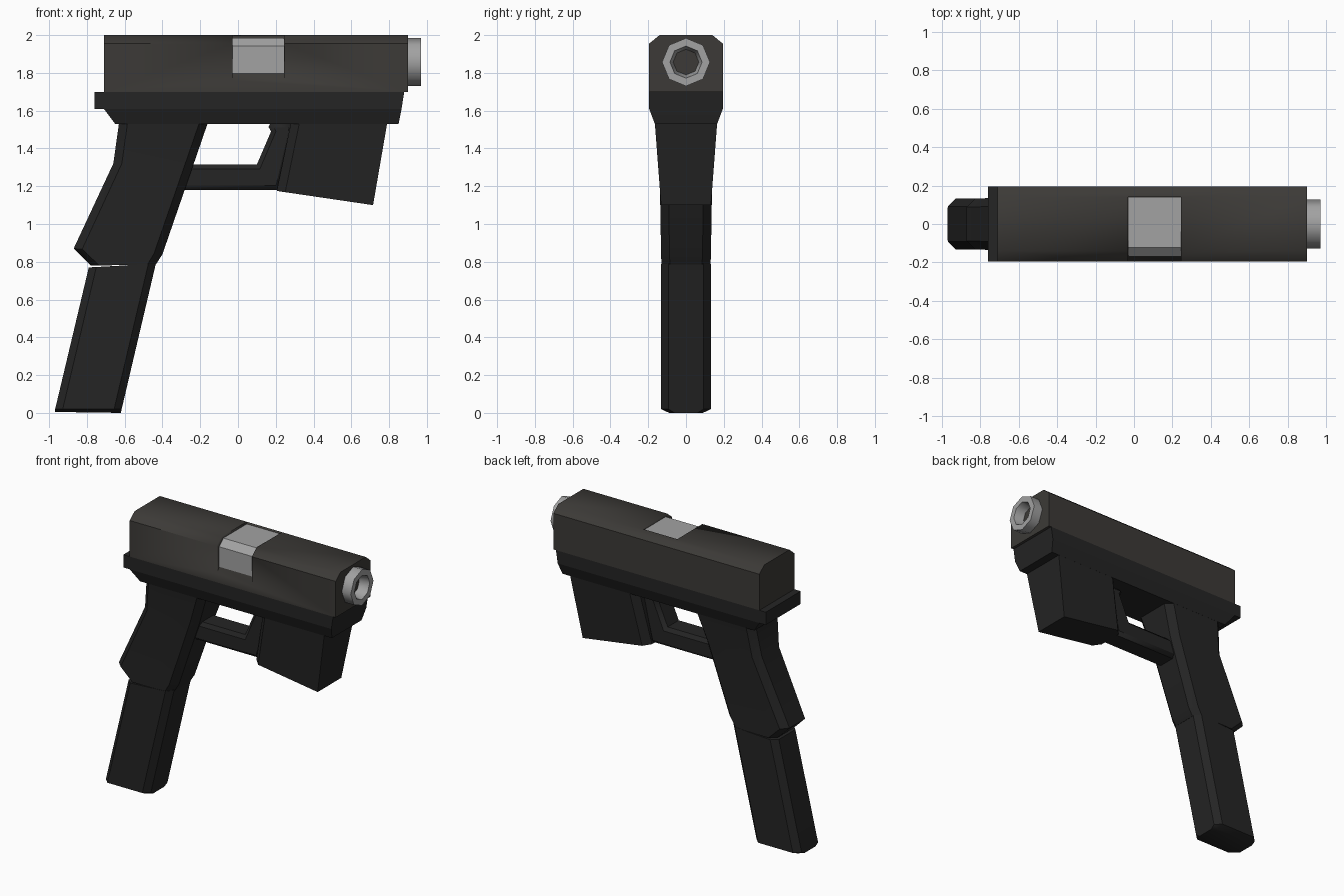
import bpy, bmesh, math

if "Cube" in bpy.data.objects:
    bpy.data.objects.remove(bpy.data.objects["Cube"])


def material(name, value):
    m = bpy.data.materials.new(name)
    m.diffuse_color = (*value, 1)
    m.use_nodes = True
    m.node_tree.nodes["Principled BSDF"].inputs["Base Color"].default_value = m.diffuse_color
    return m


SLIDE = material("dark_steel", (0.045, 0.042, 0.038))
FRAME = material("black_polymer", (0.018, 0.018, 0.018))
STEEL = material("bright_steel", (0.36, 0.36, 0.36))


def finish(name, rings, mat, closed=False, angle=40):
    """Skin a stack of equal-length rings; cap both ends unless closed."""
    bm = bmesh.new()
    loops = [[bm.verts.new(p) for p in ring] for ring in rings]
    n = len(loops[0])
    pairs = list(zip(loops, loops[1:]))
    if closed:
        pairs.append((loops[-1], loops[0]))
    for a, b in pairs:
        for i in range(n):
            j = (i + 1) % n
            bm.faces.new((a[i], a[j], b[j], b[i]))
    if not closed:
        bm.faces.new(loops[0])
        bm.faces.new(loops[-1])
    bmesh.ops.remove_doubles(bm, verts=bm.verts, dist=1e-4)
    bmesh.ops.recalc_face_normals(bm, faces=bm.faces)
    mesh = bpy.data.meshes.new(name)
    bm.to_mesh(mesh)
    bm.free()
    ob = bpy.data.objects.new(name, mesh)
    bpy.context.collection.objects.link(ob)
    mesh.materials.append(mat)
    bpy.ops.object.select_all(action='DESELECT')
    ob.select_set(True)
    bpy.context.view_layer.objects.active = ob
    bpy.ops.object.shade_smooth_by_angle(angle=math.radians(angle))
    return ob


def section(xb, zb, xf, zf, y, cb=0.0, cf=0.0):
    """Rectangle with chamfered back (cb) and front (cf) corners."""
    def at(x):
        return zb + (zf - zb) * (x - xb) / (xf - xb)
    half = [(xb, y - cb), (xb + cb, y), (xf - cf, y), (xf, y - cf)]
    pts = half + [(x, -w) for x, w in reversed(half)]
    return [(x, w, at(x)) for x, w in pts]


def prism_x(name, yz, x0, x1, mat):
    return finish(name, [[(x, y, z) for y, z in yz] for x in (x0, x1)], mat)


# Slide with bevelled top edges
slide = prism_x("slide", [(-0.195, 1.70), (-0.195, 1.955), (-0.14, 2.0),
                          (0.14, 2.0), (0.195, 1.955), (0.195, 1.70)],
                -0.71, 0.90, SLIDE)

# Ejection port: recess cut into the slide, filled by a bright plate
cutter = prism_x("port_cutter", [(-0.20, 1.755), (-0.165, 1.80), (-0.165, 1.94),
                                 (-0.12, 1.98), (0.14, 1.98), (0.14, 2.1),
                                 (-0.3, 2.1), (-0.3, 1.755)], -0.03, 0.245, SLIDE)
cutter.hide_render = True
cutter.hide_set(True)
cut = slide.modifiers.new("port", 'BOOLEAN')
cut.operation = 'DIFFERENCE'
cut.solver = 'EXACT'
cut.object = cutter
prism_x("ejection_port", [(-0.169, 1.80), (-0.169, 1.942), (-0.122, 1.985),
                          (0.139, 1.985), (0.139, 1.95), (-0.09, 1.95),
                          (-0.14, 1.90), (-0.14, 1.80)], -0.029, 0.244, STEEL)

# Barrel: eight-sided tube with a tapering bore
rings = [[(x, r * math.sin(k * math.pi / 4), 1.857 + r * math.cos(k * math.pi / 4))
          for k in range(8)]
         for x, r in ((0.88, 0.127), (0.97, 0.127), (0.97, 0.085), (0.90, 0.068))]
finish("barrel", rings, STEEL, angle=50)

# Frame under the slide, with a rear lip
finish("frame", [section(-0.65, 1.53, 0.85, 1.53, 0.165),
                 section(-0.71, 1.61, 0.866, 1.61, 0.195),
                 section(-0.76, 1.61, 0.866, 1.61, 0.195),
                 section(-0.76, 1.70, 0.88, 1.70, 0.195)], FRAME)

# Grip
finish("grip", [section(-0.78, 0.78, -0.435, 0.785, 0.13, 0.045, 0.045),
                section(-0.87, 0.87, -0.40, 0.84, 0.132, 0.045, 0.045),
                section(-0.66, 1.32, -0.234, 1.32, 0.14, 0.045, 0.045),
                section(-0.63, 1.535, -0.16, 1.535, 0.165, 0.045, 0.045)], FRAME)

# Magazine
finish("magazine", [section(-0.97, 0.005, -0.62, 0.0, 0.09, 0.03, 0.03),
                    section(-0.968, 0.02, -0.616, 0.02, 0.132, 0.04, 0.04),
                    section(-0.79, 0.77, -0.435, 0.79, 0.132, 0.04, 0.04)], FRAME)

# Front block ahead of the trigger guard
finish("front_block", [section(0.205, 1.175, 0.715, 1.10, 0.132, 0.045),
                       section(0.28, 1.535, 0.79, 1.535, 0.165, 0.045)], FRAME)

# Trigger guard: bottom rail and front post
guard_xz = [(0.15, 1.535), (0.175, 1.49), (0.10, 1.315), (-0.26, 1.315),
            (-0.32, 1.18), (0.22, 1.18), (0.30, 1.535)]
guard = finish("trigger_guard", [[(x, y, z) for x, z in guard_xz]
                                 for y in (-0.085, 0.085)], FRAME)
bev = guard.modifiers.new("edges", 'BEVEL')
bev.width = 0.03
bev.segments = 1
bev.limit_method = 'ANGLE'
bev.angle_limit = math.radians(80)
